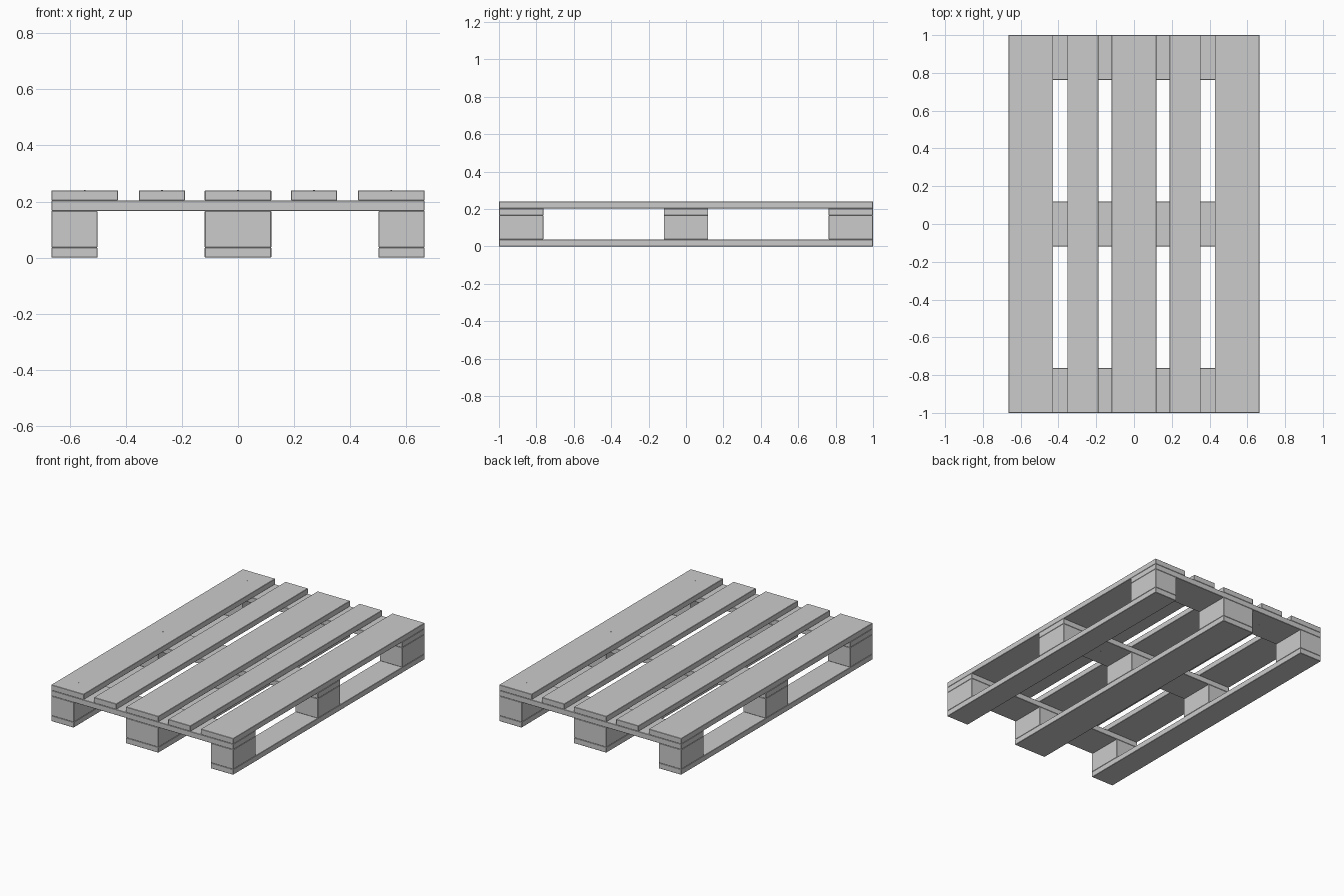
import bpy

cube = bpy.data.objects.get("Cube")
if cube:
    bpy.data.objects.remove(cube, do_unlink=True)

grey = bpy.data.materials.new("light_grey")
grey.use_nodes = True
color = (0.6, 0.6, 0.6, 1)
grey.diffuse_color = color
grey.node_tree.nodes["Principled BSDF"].inputs["Base Color"].default_value = color

HALF_X, HALF_Y = 0.665, 1.0
WIDE, NARROW = 0.237, 0.164          # plank widths
BOARD, BLOCK = 0.0367, 0.13          # layer heights
DECK_Z = 2 * BOARD + BLOCK           # underside of the deck boards
TOP_Z = DECK_Z + BOARD


def box(name, x, y, z, sx, sy, sz):
    """Box with slightly eased edges, standing on height z."""
    bpy.ops.mesh.primitive_cube_add(size=1, location=(x, y, z + sz / 2))
    ob = bpy.context.object
    ob.name = name
    ob.scale = (sx, sy, sz)
    bpy.ops.object.transform_apply(location=False, rotation=False, scale=True)
    ob.data.materials.append(grey)
    bevel = ob.modifiers.new("eased_edges", 'BEVEL')
    bevel.width = 0.002
    bevel.segments = 1
    return ob


def nail(x, y):
    """Thin nail from the deck surface down through the cross board."""
    low, high = DECK_Z - BOARD - 0.001, TOP_Z + 0.001
    bpy.ops.mesh.primitive_cylinder_add(
        vertices=12, radius=0.003, depth=high - low, location=(x, y, (low + high) / 2))
    ob = bpy.context.object
    ob.name = "nail"
    ob.data.materials.append(grey)


side_x = HALF_X - NARROW / 2
end_y = HALF_Y - WIDE / 2
rows = (-end_y, 0, end_y)

# Bottom runners with their spacer blocks
for x, width in ((-side_x, NARROW), (0, WIDE), (side_x, NARROW)):
    box("bottom_runner", x, 0, 0, width, 2 * HALF_Y, BOARD)
    for y in rows:
        box("spacer_block", x, y, BOARD, width, WIDE, BLOCK)

# Cross boards
for y in rows:
    box("cross_board", 0, y, BOARD + BLOCK, 2 * HALF_X, WIDE, BOARD)

# Deck boards and nails
outer_x = HALF_X - WIDE / 2
for x, width in ((-outer_x, WIDE), (-0.271, NARROW), (0, WIDE),
                 (0.271, NARROW), (outer_x, WIDE)):
    box("deck_board", x, 0, DECK_Z, width, 2 * HALF_Y, BOARD)
    for y in rows:
        nail(x, y)
